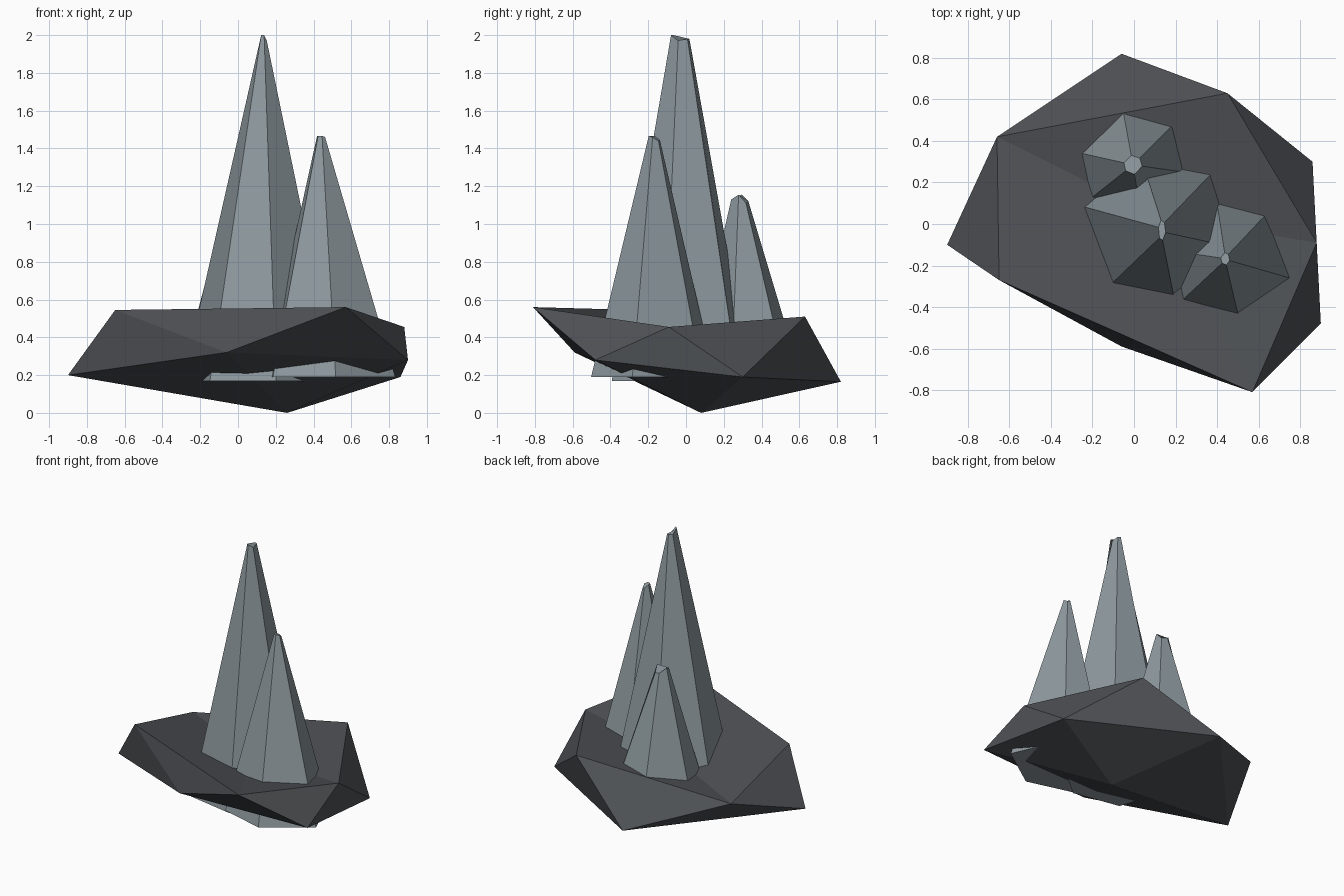
import bpy, bmesh, math
from mathutils import Vector

if "Cube" in bpy.data.objects:
    bpy.data.objects.remove(bpy.data.objects["Cube"])


def material(name, rgb):
    m = bpy.data.materials.new(name)
    m.diffuse_color = (*rgb, 1)
    m.use_nodes = True
    m.node_tree.nodes["Principled BSDF"].inputs["Base Color"].default_value = m.diffuse_color
    return m


def make_object(name, verts, faces, mat):
    bm = bmesh.new()
    vs = [bm.verts.new(v) for v in verts]
    for f in faces:
        bm.faces.new([vs[i] for i in f])
    bmesh.ops.recalc_face_normals(bm, faces=bm.faces)
    me = bpy.data.meshes.new(name)
    bm.to_mesh(me)
    bm.free()
    me.materials.append(mat)
    ob = bpy.data.objects.new(name, me)
    bpy.context.collection.objects.link(ob)
    return ob


rock_grey = material("dark rock grey", (0.075, 0.08, 0.088))
crystal_grey = material("pale crystal grey", (0.27, 0.32, 0.345))

# Rock base: a twelve-point boulder, two rings of five joined in a zigzag
top_point = (0.10, 0.04, 0.39)
bottom_point = (0.26, 0.08, 0.0)
upper = [(-0.66, 0.42, 0.37), (-0.65, -0.27, 0.545), (0.57, -0.81, 0.56),
         (0.88, -0.09, 0.455), (0.45, 0.63, 0.51)]
lower = [(-0.90, -0.10, 0.20), (-0.06, -0.59, 0.32), (0.90, -0.48, 0.28),
         (0.86, 0.30, 0.19), (-0.06, 0.82, 0.165)]
faces = []
for i in range(5):
    j = (i + 1) % 5
    faces += [(i, j, 10), (i, 5 + i, j), (5 + i, 5 + j, j), (5 + j, 5 + i, 11)]
make_object("rock_base", upper + lower + [top_point, bottom_point], faces, rock_grey)


def crystal(name, rim, tip, rx, ry, tip_heights, base_z):
    """Six-sided spike through the rim points at rock level, sunk to base_z."""
    base, top = [], []
    for p, h in zip(rim, tip_heights):
        p = Vector(p)
        a = math.atan2(p.y - tip[1], p.x - tip[0])
        t = Vector((tip[0] + rx * math.cos(a), tip[1] + ry * math.sin(a), h))
        top.append(t)
        base.append(t + (p - t) * ((h - base_z) / (h - p.z)))
    n = len(rim)
    sides = [(i, (i + 1) % n, n + (i + 1) % n, n + i) for i in range(n)]
    caps = [tuple(range(n)), tuple(range(n, 2 * n))]
    make_object(name, base + top, sides + caps, crystal_grey)


# Three crystals
crystal("tall_crystal",
        [(-0.23, 0.08, 0.44), (-0.10, -0.28, 0.496), (0.19, -0.34, 0.479),
         (0.47, -0.11, 0.43), (0.37, 0.24, 0.42), (0.04, 0.30, 0.41)],
        (0.135, -0.03), 0.018, 0.05, (1.97, 2.0, 2.0, 1.97, 1.98, 1.98), 0.17)
crystal("middle_crystal",
        [(0.24, -0.36, 0.485), (0.50, -0.43, 0.493), (0.75, -0.26, 0.472),
         (0.63, 0.04, 0.435), (0.40, 0.10, 0.42), (0.19, -0.13, 0.43)],
        (0.44, -0.168), 0.022, 0.03, (1.465, 1.467, 1.46, 1.44, 1.445, 1.465), 0.19)
crystal("small_crystal",
        [(-0.25, 0.34, 0.40), (-0.05, 0.53, 0.455), (0.18, 0.47, 0.453),
         (0.24, 0.25, 0.42), (0.03, 0.07, 0.39), (-0.20, 0.13, 0.39)],
        (-0.005, 0.285), 0.045, 0.046, (1.155, 1.12, 1.11, 1.155, 1.13, 1.14), 0.20)
